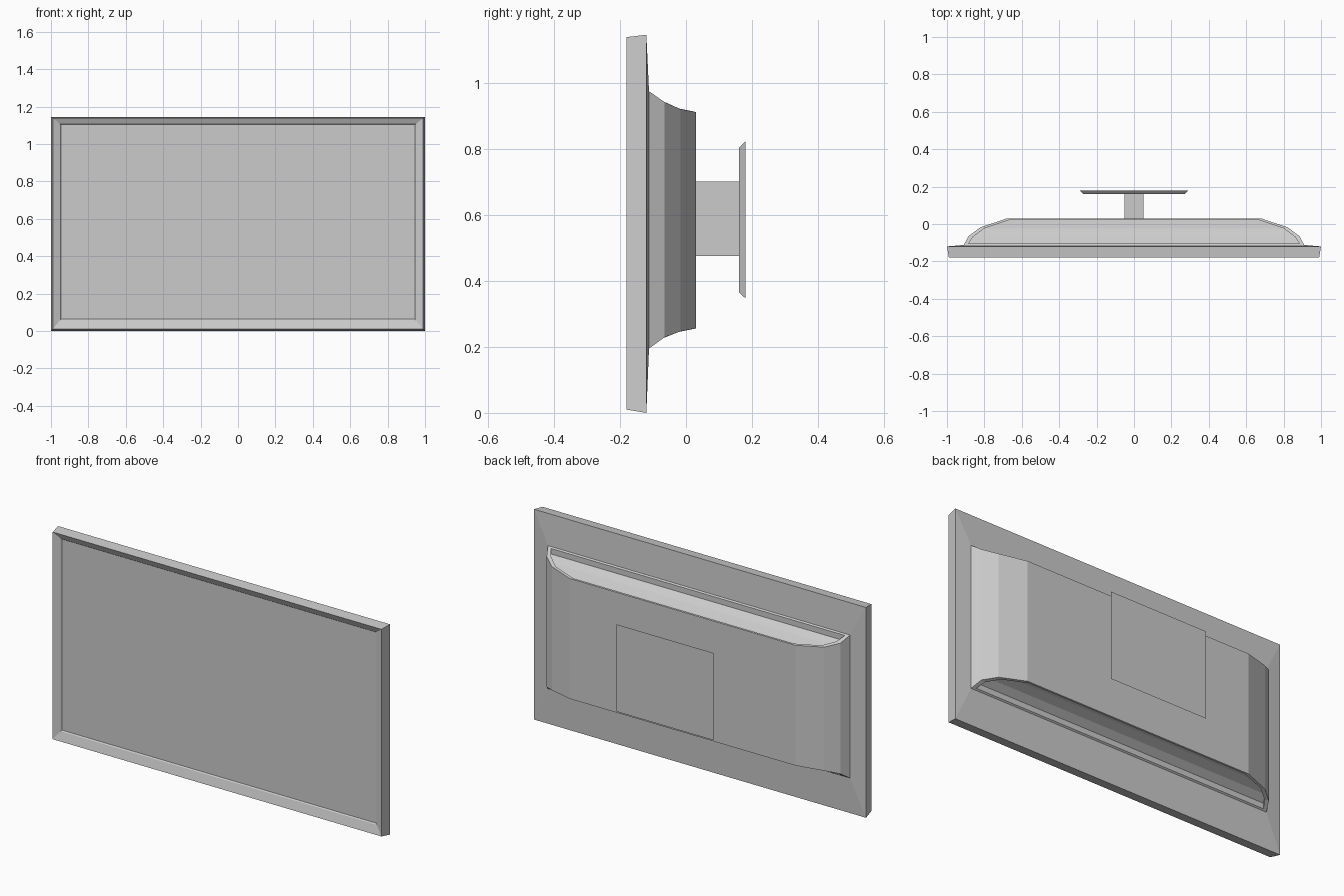
import bpy, bmesh

if "Cube" in bpy.data.objects:
    bpy.data.objects.remove(bpy.data.objects["Cube"])


def finish(name, bm):
    bmesh.ops.remove_doubles(bm, verts=bm.verts, dist=1e-5)
    bmesh.ops.recalc_face_normals(bm, faces=bm.faces)
    mesh = bpy.data.meshes.new(name)
    bm.to_mesh(mesh)
    bm.free()
    obj = bpy.data.objects.new(name, mesh)
    bpy.context.collection.objects.link(obj)
    return obj


def bridge(bm, a, b):
    n = len(a)
    for i in range(n):
        bm.faces.new((a[i], a[(i + 1) % n], b[(i + 1) % n], b[i]))


def rect_loft(name, rings):
    """Closed loft through rectangles (y, half width, bottom z, top z)."""
    bm = bmesh.new()
    loops = [[bm.verts.new((x, y, z)) for x, z in
              ((-w, z0), (w, z0), (w, z1), (-w, z1))] for y, w, z0, z1 in rings]
    for a, b in zip(loops, loops[1:]):
        bridge(bm, a, b)
    bm.faces.new(loops[0])
    bm.faces.new(loops[-1])
    return finish(name, bm)


# Screen panel with sloped bezel and recessed display
rect_loft("screen_panel", [
    (-0.160, 0.947, 0.063, 1.103),
    (-0.166, 0.952, 0.058, 1.108),
    (-0.180, 0.990, 0.010, 1.138),
    (-0.120, 1.000, 0.000, 1.145),
    (-0.112, 0.910, 0.195, 0.974)])

# Rear housing: bowed across x, with recessed vents on the top and bottom ends
outer = [(0.91, -0.112), (0.885, -0.065), (0.82, -0.017), (0.68, 0.03)]
inner = [(0.885, -0.104), (0.86, -0.068), (0.80, -0.023), (0.665, 0.022)]
outer_z = [(0.195, 0.974), (0.229, 0.941), (0.247, 0.920), (0.256, 0.911)]
inner_z = [(0.201, 0.968), (0.227, 0.943), (0.245, 0.922), (0.254, 0.913)]
DEPTH = 0.03


def end_loop(bm, profile, heights, end, shift=0.0):
    half = [(x, y, h[end] + (shift if end == 0 else -shift))
            for (x, y), h in zip(profile, heights)]
    pts = half + [(-x, y, z) for x, y, z in reversed(half)]
    return [bm.verts.new(p) for p in pts]


bm = bmesh.new()
rims = []
for end in (0, 1):
    rim = end_loop(bm, outer, outer_z, end)
    lip = end_loop(bm, inner, inner_z, end)
    floor = end_loop(bm, inner, inner_z, end, DEPTH)
    bridge(bm, rim, lip)
    bridge(bm, lip, floor)
    for i in range(3):
        bm.faces.new((floor[i], floor[i + 1], floor[6 - i], floor[7 - i]))
    rims.append(rim)
bridge(bm, rims[0], rims[1])
finish("rear_housing", bm)

# Wall bracket arm and flared plate
rect_loft("bracket_arm", [(0.03, 0.05, 0.475, 0.70), (0.162, 0.05, 0.475, 0.70)])
rect_loft("wall_plate", [(0.16, 0.27, 0.365, 0.803), (0.18, 0.292, 0.347, 0.822)])
